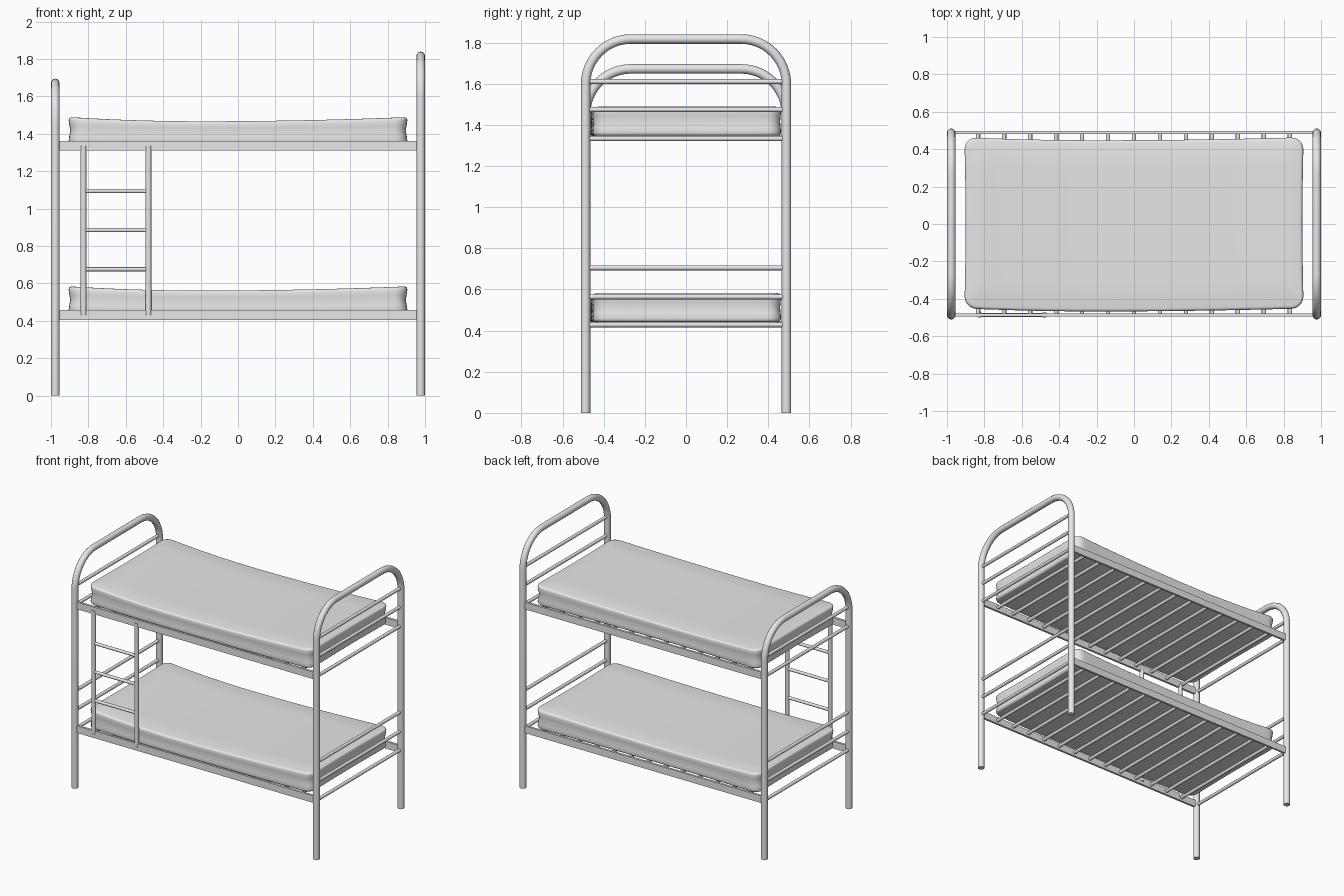
import bpy, bmesh, math
from mathutils import Vector

cube = bpy.data.objects.get("Cube")
if cube:
    bpy.data.objects.remove(cube, do_unlink=True)

grey = bpy.data.materials.new("light_grey")
grey.use_nodes = True
COLOUR = (0.8, 0.8, 0.8, 1)
grey.diffuse_color = COLOUR
grey.node_tree.nodes["Principled BSDF"].inputs["Base Color"].default_value = COLOUR

LEG_X, LEG_Y, LEG_R = 0.977, 0.488, 0.023
RAIL_R = 0.012
DECKS = (0.431, 1.336)


def add_object(name, mesh, smooth=True):
    mesh.materials.clear()
    mesh.materials.append(grey)
    obj = bpy.data.objects.new(name, mesh)
    bpy.context.collection.objects.link(obj)
    if smooth:
        bpy.ops.object.select_all(action='DESELECT')
        obj.select_set(True)
        bpy.context.view_layer.objects.active = obj
        bpy.ops.object.shade_smooth_by_angle(angle=math.radians(40))
    return obj


def tube(name, points, radius):
    """Round bar swept along a path, turned into a mesh."""
    curve = bpy.data.curves.new(name + "_path", 'CURVE')
    curve.dimensions = '3D'
    curve.bevel_depth = radius
    curve.bevel_resolution = 4
    curve.use_fill_caps = True
    spline = curve.splines.new('POLY')
    spline.points.add(len(points) - 1)
    for p, co in zip(spline.points, points):
        p.co = (*co, 1)
    path = bpy.data.objects.new(name + "_path", curve)
    bpy.context.collection.objects.link(path)
    bpy.context.view_layer.update()
    deps = bpy.context.evaluated_depsgraph_get()
    mesh = bpy.data.meshes.new_from_object(path.evaluated_get(deps))
    bpy.data.objects.remove(path, do_unlink=True)
    return add_object(name, mesh)


def hoop(name, x, top, bend=0.22):
    """Two legs joined by a bar with rounded corners."""
    peak = top - LEG_R
    pts = [(x, LEG_Y, 0)]
    for side, start in ((1, 0), (-1, 90)):
        for i in range(13):
            a = math.radians(start + 90 * i / 12)
            pts.append((x, side * (LEG_Y - bend) + bend * math.cos(a),
                        peak - bend + bend * math.sin(a)))
    pts.append((x, -LEG_Y, 0))
    tube(name, pts, LEG_R)


def box(name, centre, size):
    bm = bmesh.new()
    bmesh.ops.create_cube(bm, size=1)
    for v in bm.verts:
        v.co = Vector(centre) + Vector(a * b for a, b in zip(v.co, size))
    mesh = bpy.data.meshes.new(name)
    bm.to_mesh(mesh)
    bm.free()
    add_object(name, mesh, smooth=False)


def mattress(name, base):
    """Rounded slab with a sagging top, bowed sides and a slight waist."""
    length, width, height = 1.815, 0.915, 0.142
    bm = bmesh.new()
    bmesh.ops.create_cube(bm, size=1)
    for v in bm.verts:
        v.co = Vector((v.co.x * length, v.co.y * width, (v.co.z + 0.5) * height))
    upright = [e for e in bm.edges if abs(e.verts[0].co.z - e.verts[1].co.z) > 0.01]
    bmesh.ops.bevel(bm, geom=upright, offset=0.065, segments=5, profile=0.5,
                    affect='EDGES')
    rim = [e for e in bm.edges if abs(e.verts[0].co.z - e.verts[1].co.z) < 0.001]
    bmesh.ops.bevel(bm, geom=rim, offset=0.016, segments=3, profile=0.5,
                    affect='EDGES')
    # Extra cuts so the slab can bend
    cuts = [((x / 10, 0, 0), (1, 0, 0)) for x in range(-8, 9)]
    cuts += [((0, y / 10, 0), (0, 1, 0)) for y in (-3, -1.5, 0, 1.5, 3)]
    cuts += [((0, 0, height * k), (0, 0, 1)) for k in (0.3, 0.5, 0.7)]
    for co, normal in cuts:
        bmesh.ops.bisect_plane(bm, geom=bm.verts[:] + bm.edges[:] + bm.faces[:],
                               plane_co=co, plane_no=normal)
    for v in bm.verts:
        x, y, z = v.co
        up = z / height
        t = (x + 0.2) / (0.7 if x < -0.2 else 1.1)
        dip = max(0, 1 - t * t)
        waist = 1 - 0.01 * max(0, 1 - abs(up - 0.5) * 3)
        pinch = 1 - 0.008 * (1 - (2 * y / width) ** 2)
        v.co = (x * waist * pinch, y * waist + 0.006 - 0.016 * dip,
                base + z - 0.022 * dip * up)
    mesh = bpy.data.meshes.new(name)
    bm.to_mesh(mesh)
    bm.free()
    add_object(name, mesh)


# End frames: the head end is taller than the foot end
hoop("head_frame", LEG_X, 1.84)
hoop("foot_frame", -LEG_X, 1.695)

# Cross bars on the ends
lower_bars = [0.428, 0.564, 0.705]
for end, x, heights in (("head", LEG_X, lower_bars + [1.333, 1.474, 1.61]),
                        ("foot", -LEG_X, lower_bars + [1.333, 1.474])):
    for i, z in enumerate(heights):
        tube(f"{end}_bar_{i + 1}", [(x, -LEG_Y, z), (x, LEG_Y, z)], RAIL_R)

# Bunks: side rails, slats and mattress
for level, z in zip(("lower", "upper"), DECKS):
    for side, y in (("front", -0.486), ("back", 0.488)):
        box(f"{level}_{side}_rail", (0, y, z), (2 * LEG_X, 0.016, 0.052))
    for i in range(13):
        x = (i - 6) * 0.139
        tube(f"{level}_slat_{i + 1}", [(x, -0.486, z), (x, 0.488, z)], RAIL_R)
    mattress(f"{level}_mattress", z + 0.011)

# Ladder
STILES = (-0.826, -0.479)
for side, x in zip(("right", "left"), STILES):
    tube(f"ladder_{side}_stile", [(x, -0.486, DECKS[0]), (x, -0.486, DECKS[1])], 0.016)
for i, z in enumerate((0.676, 0.885, 1.094)):
    tube(f"ladder_rung_{i + 1}", [(x, -0.486, z) for x in STILES], 0.011)
